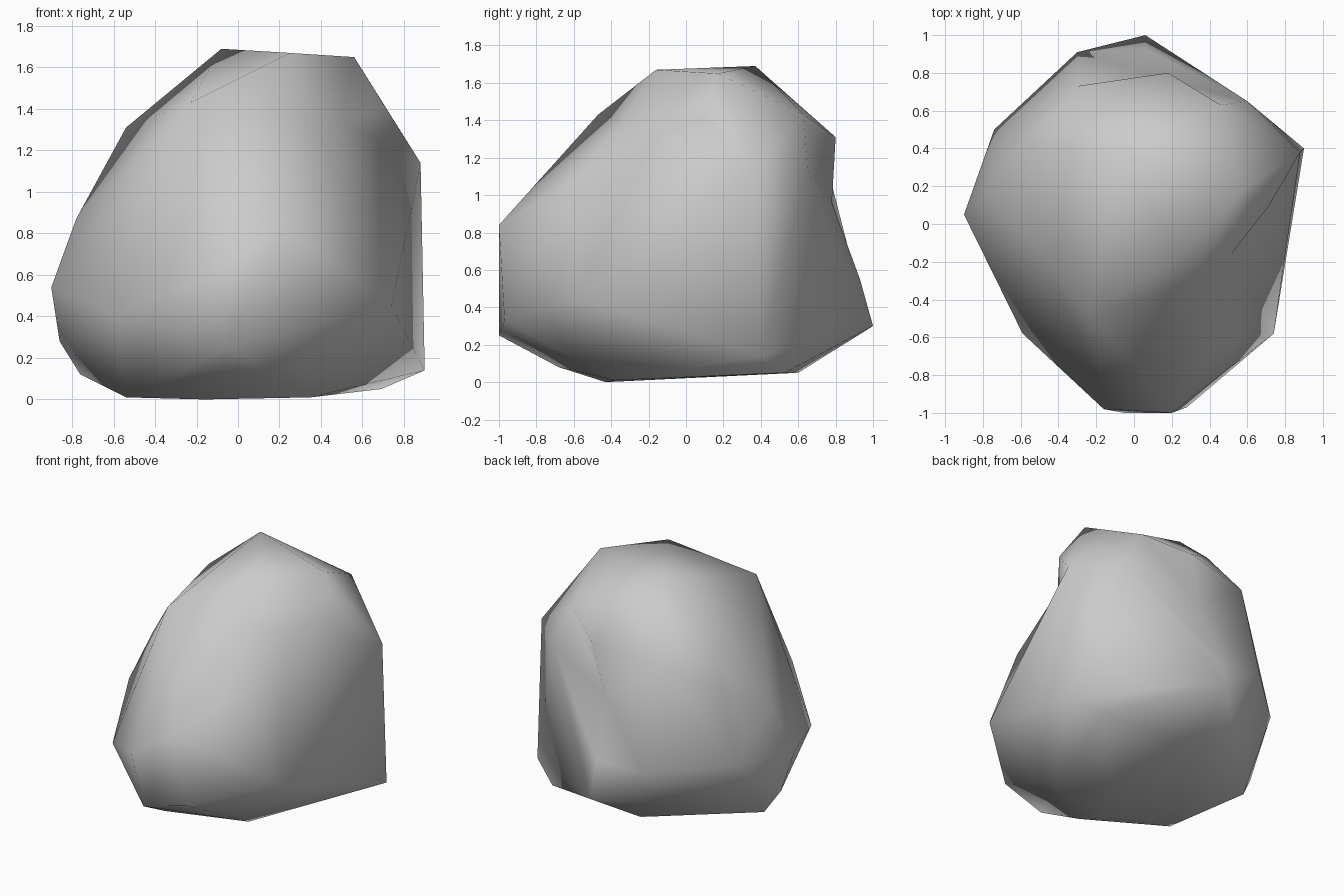
import bpy
import bmesh

# Remove the default cube only
default_cube = bpy.data.objects.get("Cube")
if default_cube is not None:
    bpy.data.objects.remove(default_cube, do_unlink=True)


def make_material(name, colour):
    """Plain flat colour, shown both in the viewport and in a render."""
    material = bpy.data.materials.new(name)
    material.use_nodes = True
    material.diffuse_color = colour
    shader = next(n for n in material.node_tree.nodes if n.type == "BSDF_PRINCIPLED")
    shader.inputs["Base Color"].default_value = colour
    shader.inputs["Roughness"].default_value = 0.9
    return material


# Corners of the boulder, by height band
crown = [(-.08, .37, 1.69), (.56, .17, 1.65), (.25, -.16, 1.67)]
shoulders = [(-.23, -.47, 1.43), (-.54, .44, 1.31), (-.3, .73, 1.25),
             (-.16, .55, 1.52), (.46, .63, 1.43), (.6, .65, 1.13),
             (.88, .38, 1.14), (.71, .09, 1.41), (.18, .8, 1.31)]
waist = [(.2, -1, .84), (-.16, -.98, .59), (-.59, -.58, .4),
         (-.9, .05, .54), (-.78, .15, .87), (-.61, .47, 1.07),
         (-.74, .5, .56), (-.3, .91, .55)]
skirt = [(.28, -.97, .33), (-.05, -1, .25), (.74, -.58, .45),
         (.9, .4, .14), (-.86, .15, .28), (.06, 1, .3)]
foot = [(-.76, .2, .12), (-.06, .6, .05), (.69, .53, .05),
        (-.1, -.68, .08), (-.54, -.28, .01), (.35, -.38, .01), (-.16, -.43, 0)]

# Hollows: each corner stands proud while the skin is wrapped, then is pressed in
cave = ((.75, -.25, 1.27), (.515, -.16, 1.33))
cheek = ((.54, -.67, 1.1), (.48, -.61, 1.07))
brow_dip = ((.3, -.42, 1.5), (.3, -.33, 1.4))
back_dip = ((.1, .95, .95), (.1, .78, .96))
back_ledge = ((.06, .99, .6), (.06, .93, .55))

# Wrap the corners in one faceted skin
bm = bmesh.new()
for corner in crown + shoulders + waist + skirt + foot:
    bm.verts.new(corner)
pressed = [(bm.verts.new(proud), final)
           for proud, final in (cave, cheek, brow_dip, back_dip, back_ledge)]
hull = bmesh.ops.convex_hull(bm, input=bm.verts)
leftover = {v for v in hull["geom_interior"] + hull["geom_unused"]
            if isinstance(v, bmesh.types.BMVert)}
bmesh.ops.delete(bm, geom=list(leftover), context="VERTS")

# Press the hollows in
for vert, final in pressed:
    if vert.is_valid:
        vert.co = final
bmesh.ops.recalc_face_normals(bm, faces=bm.faces)

# Softly shaded stone object
mesh = bpy.data.meshes.new("boulder")
bm.to_mesh(mesh)
bm.free()
mesh.materials.append(make_material("stone_grey", (.6, .6, .6, 1)))
boulder = bpy.data.objects.new("boulder", mesh)
bpy.context.collection.objects.link(boulder)
for face in mesh.polygons:
    face.use_smooth = True
